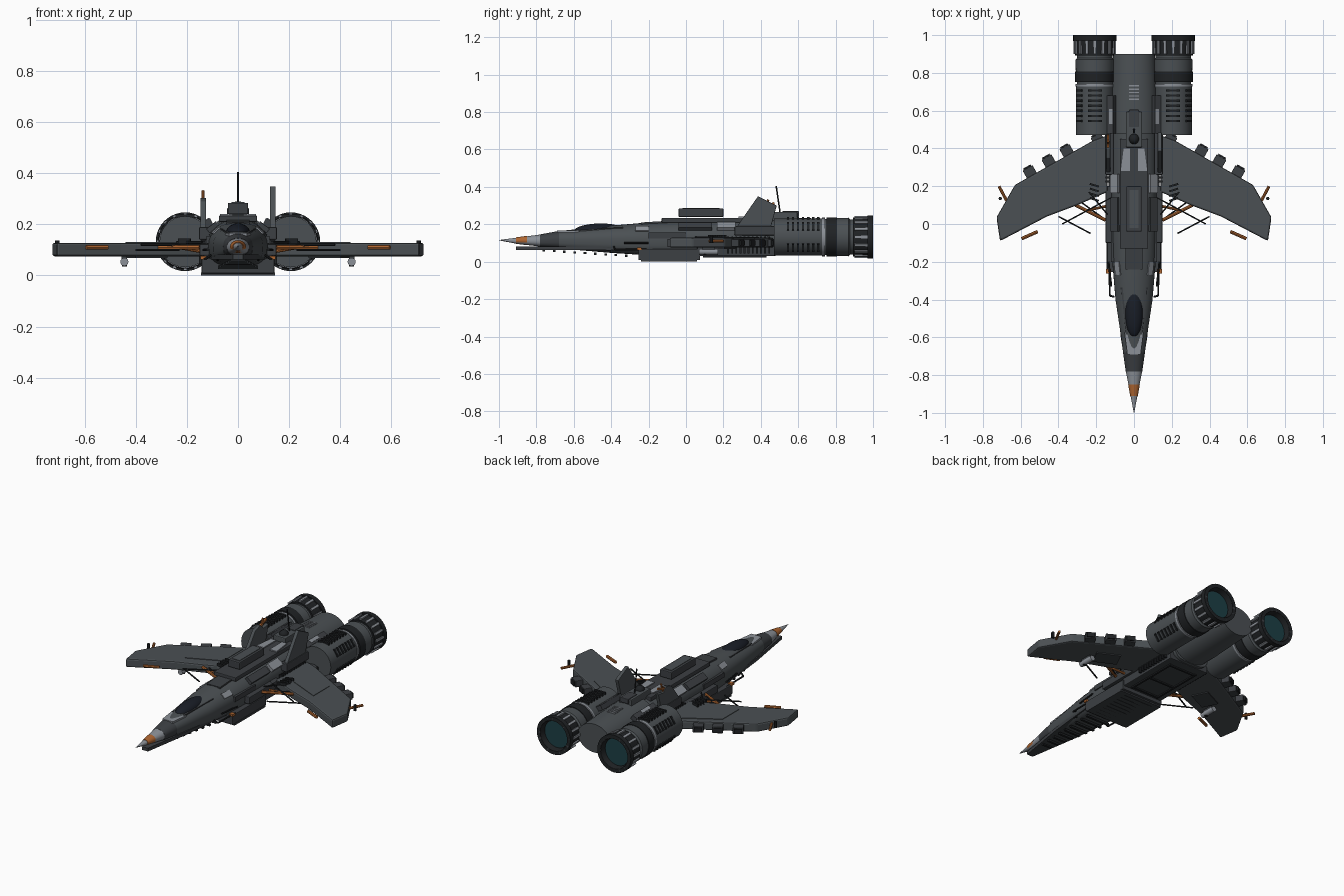
import bpy, bmesh, math
from mathutils import Vector, Euler

if "Cube" in bpy.data.objects:
    bpy.data.objects.remove(bpy.data.objects["Cube"])


def mat(name, r, g, b):
    m = bpy.data.materials.new(name)
    m.diffuse_color = (r, g, b, 1)
    m.use_nodes = True
    m.node_tree.nodes["Principled BSDF"].inputs["Base Color"].default_value = m.diffuse_color
    return m


HULL = mat("hull_grey", .07, .08, .087)
PANEL = mat("panel_grey", .045, .05, .056)
DARK = mat("dark_metal", .014, .016, .018)
LIGHT = mat("light_metal", .26, .28, .31)
RUST = mat("orange", .42, .13, .03)
GLASS = mat("canopy_glass", .01, .013, .02)
TEAL = mat("engine_teal", .012, .05, .06)


def finish(name, bm, m, smooth=0, bevel=0):
    bmesh.ops.recalc_face_normals(bm, faces=bm.faces)
    me = bpy.data.meshes.new(name)
    bm.to_mesh(me)
    bm.free()
    me.materials.append(m)
    o = bpy.data.objects.new(name, me)
    bpy.context.collection.objects.link(o)
    if bevel:
        b = o.modifiers.new("bevel", "BEVEL")
        b.width, b.segments = bevel, 2
    if smooth:
        bpy.ops.object.select_all(action='DESELECT')
        bpy.context.view_layer.objects.active = o
        o.select_set(True)
        bpy.ops.object.shade_smooth_by_angle(angle=math.radians(smooth))
    return o


def box(name, loc, size, m, rot=(0, 0, 0), pair=False, bevel=0):
    for s in ((1, -1) if pair else (1,)):
        bm = bmesh.new()
        bmesh.ops.create_cube(bm, size=1)
        e = Euler((rot[0], rot[1] * s, rot[2] * s)).to_matrix()
        for v in bm.verts:
            v.co = e @ Vector([a * b for a, b in zip(v.co, size)]) + Vector((loc[0] * s, loc[1], loc[2]))
        finish(name, bm, m, bevel=bevel)


def rod(name, a, b, r, m, pair=False, n=8):
    for s in ((1, -1) if pair else (1,)):
        p, q = Vector((a[0] * s, a[1], a[2])), Vector((b[0] * s, b[1], b[2]))
        bm = bmesh.new()
        bmesh.ops.create_cone(bm, cap_ends=True, segments=n, radius1=r, radius2=r, depth=(q - p).length)
        rot = (q - p).to_track_quat('Z', 'Y')
        for v in bm.verts:
            v.co = rot @ v.co + (p + q) / 2
        finish(name, bm, m, smooth=40)


def loft(name, secs, m, n=32, x=0, low=2.0, smooth=35):
    """Sections along y: (y, centre z, half width, half height); low squares the underside."""
    bm = bmesh.new()
    rings = []
    for y, z, rx, rz in secs:
        ring = []
        for i in range(n):
            a = 2 * math.pi * i / n
            c, s = math.cos(a), math.sin(a)
            p = 2 / low if s < 0 else 1
            ring.append(bm.verts.new((x + rx * math.copysign(abs(c) ** p, c), y,
                                      z + rz * math.copysign(abs(s) ** p, s))))
        rings.append(ring)
    for r, q in zip(rings, rings[1:]):
        for i in range(n):
            bm.faces.new((r[i], r[(i + 1) % n], q[(i + 1) % n], q[i]))
    bm.faces.new(rings[0])
    bm.faces.new(rings[-1])
    return finish(name, bm, m, smooth)


def prism(name, pts, lo, hi, m, axis='z', flip=1, bevel=0):
    """Outline extruded along z (points are x, y) or along x (points are y, z)."""
    bm = bmesh.new()
    place = (lambda p, h: (p[0] * flip, p[1], h)) if axis == 'z' else (lambda p, h: (h * flip, p[0], p[1]))
    a = [bm.verts.new(place(p, lo)) for p in pts]
    b = [bm.verts.new(place(p, hi)) for p in pts]
    bm.faces.new(a)
    bm.faces.new(b)
    for i in range(len(pts)):
        j = (i + 1) % len(pts)
        bm.faces.new((a[i], a[j], b[j], b[i]))
    return finish(name, bm, m, bevel=bevel)


# Fuselage, nose and tail body
loft("fuselage", [(-.68, .118, .058, .046), (-.6, .118, .068, .054), (-.4, .12, .098, .073),
                  (-.2, .122, .115, .088), (0, .125, .12, .095), (.5, .13, .12, .096)], HULL, low=3.5)
loft("nose_collar", [(-.78, .113, .044, .033), (-.68, .118, .058, .046)], PANEL, low=3)
loft("nose_cone", [(-1, .115, .001, .001), (-.9, .112, .02, .017), (-.78, .113, .043, .032)], LIGHT, low=2.5)
loft("nose_band", [(-.91, .113, .02, .017), (-.85, .113, .031, .025)], RUST)
loft("tail_body", [(.48, .135, .125, .1), (.6, .135, .125, .1), (.9, .135, .11, .088)], HULL)
prism("chin_plate", [(-.02, -.91), (.02, -.91), (.07, -.6), (.105, -.26), (-.105, -.26), (-.07, -.6)], .062, .082, PANEL)
prism("nose_light_panel", [(-.035, -.69), (.035, -.69), (.05, -.575), (-.05, -.575)], .155, .166, LIGHT)

# Cockpit canopy with frame
loft("canopy", [(-.47 + .128 * math.sin(t * math.pi / 16), .168 + .006 * t / 8,
                 .002 + .045 * math.cos(t * math.pi / 16), .002 + .034 * math.cos(t * math.pi / 16))
                for t in range(-8, 9)], GLASS, n=24, smooth=60)
box("canopy_rail", (.05, -.46, .168), (.012, .25, .018), PANEL, (.06, 0, -.1), True)

# Dorsal spine and equipment
box("spine_plate", (0, .16, .222), (.15, .58, .025), PANEL, bevel=.004)
box("spine_box", (0, .08, .262), (.08, .24, .045), PANEL, bevel=.005)
box("spine_box_lid", (0, .08, .284), (.05, .2, .006), HULL)
box("rear_spine_box", (0, .5, .236), (.085, .19, .06), HULL, bevel=.005)
box("rear_spine_step", (0, .56, .255), (.055, .09, .03), PANEL, bevel=.003)
box("forward_spine_panel", (0, -.17, .208), (.09, .14, .012), PANEL, (.06, 0, 0))
prism("spine_light_panel_right", [(.02, .28), (.07, .28), (.055, .4), (.02, .4)], .225, .241, LIGHT)
prism("spine_light_panel_left", [(.02, .28), (.07, .28), (.055, .4), (.02, .4)], .225, .241, LIGHT, flip=-1)
box("shoulder_light_panel", (.1, .215, .19), (.05, .1, .02), LIGHT, (0, .65, 0), True)
box("shoulder_panel", (.1, .05, .188), (.045, .18, .02), PANEL, (0, .65, 0), True)
box("side_light_panel", (.085, -.235, .173), (.035, .07, .015), LIGHT, (0, .75, -.1), True)
loft("sensor_dome", [(.45 + .027 * math.sin(t * math.pi / 12), .264, .001 + .026 * math.cos(t * math.pi / 12),
                      .001 + .026 * math.cos(t * math.pi / 12)) for t in range(-6, 7)], DARK, n=16, smooth=60)
rod("antenna", (0, .505, .25), (0, .482, .405), .004, DARK)
for i in range(5):
    box("tail_vent", (0, .66 + i * .018, .232 - i * .001), (.055, .007, .008), LIGHT)

# Tail fins, the left one broken off with an exposed spar
prism("tail_fin_right", [(.26, .17), (.3, .17), (.44, .135), (.485, .3), (.385, .35)], .125, .147, HULL, 'x', bevel=.003)
prism("tail_fin_left", [(.26, .17), (.3, .17), (.44, .135), (.48, .285), (.43, .275), (.4, .305), (.35, .29)],
      .125, .147, HULL, 'x', -1, .003)
rod("broken_fin_spar", (-.137, .41, .25), (-.137, .44, .332), .006, RUST)
box("broken_fin_rib", (-.137, .43, .3), (.01, .09, .012), RUST, (.3, 0, 0))
box("fin_root", (.13, .37, .165), (.045, .22, .05), PANEL, pair=True, bevel=.005)

# Wings, with rear flap blocks, struts, lamps and pods
wing = [(.14, .17), (.3, .1), (.46, .04), (.709, -.09), (.728, .035), (.63, .207), (.22, .44), (.14, .47)]
for s, side in ((1, "right"), (-1, "left")):
    prism("wing_" + side, wing, .075, .128, HULL, flip=s, bevel=.009)
    prism("wing_top_panel_" + side, [(.24, .2), (.44, .11), (.44, .27), (.24, .39)], .12, .131, HULL, flip=s)
for x, y in ((.19, .445), (.355, .385), (.45, .33), (.55, .273)):
    box("flap_block", (x, y, .1), (.06, .055, .04), PANEL, (0, 0, -.52), True, .003)
    box("flap_nozzle", (x + .014, y + .024, .1), (.045, .016, .028), DARK, (0, 0, -.52), True)
rod("wing_tip_spar", (.675, .125, .11), (.715, .2, .11), .008, RUST, True)
rod("wing_front_spar", (.51, -.04, .11), (.595, -.078, .11), .009, RUST, True)
rod("wing_root_spar", (.15, .02, .11), (.31, .1, .11), .009, RUST, True)
rod("wing_root_cross_spar", (.12, .1, .09), (.26, .07, .115), .007, RUST, True)
for k, (a, b) in enumerate((((.23, -.05), (.4, .04)), ((.12, .0), (.3, .13)), ((.12, .14), (.38, .0)), ((.14, .05), (.24, .17)))):
    rod("wing_root_cable", (*a, .1 + k * .01), (*b, .1 + k * .01), .0045, DARK, True, 6)
for i in range(4):
    box("wing_root_conduit", (.21, .13 + i * .025, .135), (.05, .01, .018), DARK, (0, 0, .3), True)
rod("wing_tip_lamp", (.708, .135, .1), (.708, .135, .136), .009, DARK, True)
box("wing_pod_pylon", (.445, .12, .068), (.022, .07, .025), PANEL, pair=True)
rod("wing_pod", (.445, .07, .053), (.445, .17, .053), .016, LIGHT, True, 12)
rod("wing_pod_sensor", (.445, .1, .035), (.445, .1, .06), .01, DARK, True)
box("wing_under_panel", (.36, .19, .074), (.14, .1, .01), PANEL, (0, 0, -.45), True)

# Belly tray, ribs and side grilles
box("belly_tray", (0, -.09, .038), (.285, .33, .06), PANEL, bevel=.004)
box("belly_keel", (0, -.09, .006), (.29, .3, .012), PANEL)
box("mid_belly", (0, .27, .065), (.27, .42, .07), PANEL, bevel=.005)
for i in range(9):
    box("belly_rib", (0, -.215 + i * .031, .004), (.2, .01, .008), DARK)
for i in range(9):
    box("chin_rib", (0, -.76 + i * .055, .06 - i * .0035), (.06 + i * .012, .014, .012), DARK)
for i in range(11):
    box("side_grille", (.14, .225 + i * .022, .09), (.025, .01, .09), DARK, pair=True)
box("belly_frame_side", (.09, .26, .028), (.012, .34, .012), DARK, pair=True)
for y in (.1, .24, .42):
    box("belly_frame_bar", (0, y, .028), (.19, .012, .012), DARK)
box("intake_shoulder", (.13, .05, .1), (.04, .3, .045), PANEL, pair=True, bevel=.004)

# Side pipes along the forward hull
for a, b in (((.105, -.385, .08), (.128, -.38, .065)), ((.128, -.38, .065), (.13, -.21, .065)),
             ((.12, -.33, .1), (.135, -.2, .1)), ((.075, -.5, .08), (.08, -.4, .06))):
    rod("side_pipe", a, b, .005, DARK, True)
box("side_marker", (.135, -.25, .07), (.025, .025, .014), RUST, pair=True)
box("hull_side_panel", (.11, -.1, .14), (.025, .2, .03), PANEL, pair=True)

# Twin engines
EX, EZ = .207, .132


def lathe(name, prof, m):
    for s in (1, -1):
        loft(name, [(y, EZ, r, r) for y, r in prof], m, 40, EX * s)


lathe("engine_nacelle", [(.47, .088), (.47, .1), (.735, .1), (.735, .096), (.755, .096)], HULL)
lathe("engine_light_ring", [(.728, .095), (.728, .103), (.742, .103), (.742, .095)], LIGHT)
lathe("engine_dark_band", [(.752, .09), (.752, .105), (.808, .105), (.808, .09)], DARK)
lathe("engine_rear_casing", [(.8, .101), (.87, .103), (.878, .094), (.91, .094)], HULL)
lathe("engine_nozzle", [(.892, .09), (.892, .104), (.97, .107), (.97, .115), (1, .115), (1, .092), (.965, .085)], DARK)
lathe("engine_glow_disc", [(.94, .084), (.968, .082)], TEAL)
for i in range(16):
    a = 2 * math.pi * i / 16
    c, s = math.cos(a), math.sin(a)
    box("nozzle_vane", (EX + .107 * c, .935, EZ + .107 * s), (.012, .07, .014), LIGHT, (0, -a, 0), True)
    box("nozzle_rim_tooth", (EX + .1 * c, .992, EZ + .1 * s), (.018, .016, .012), PANEL, (0, -a, 0), True)
for i in range(7):
    box("engine_louvre", (EX, .545 + i * .027, EZ + .098), (.075, .012, .016), DARK, pair=True)
    for a in (.6, -.6):
        box("engine_side_louvre", (EX + .098 * math.cos(a), .545 + i * .027, EZ + .098 * math.sin(a)),
            (.014, .012, .05), DARK, (0, -a, 0), True)
box("engine_mount", (.125, .58, .2), (.05, .2, .03), PANEL, (0, .5, 0), True)
box("engine_mount_light", (.118, .57, .212), (.02, .08, .02), LIGHT, (0, .5, 0), True)
